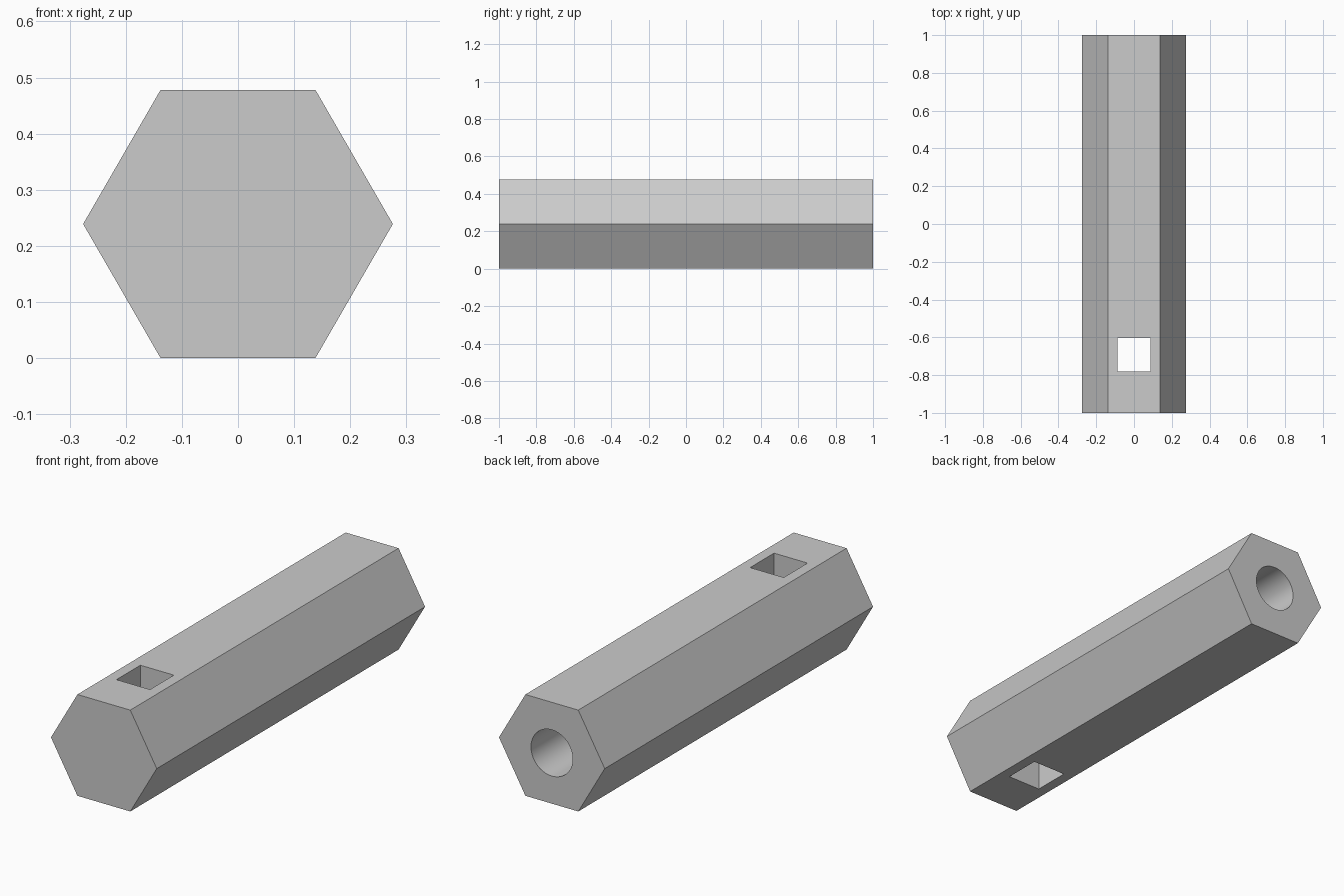
import bpy
import math

if "Cube" in bpy.data.objects:
    bpy.data.objects.remove(bpy.data.objects["Cube"], do_unlink=True)

RADIUS = 0.276                                  # centre to hexagon corner
MID_Z = RADIUS * math.cos(math.radians(30))     # hexagon rests on a flat

grey = bpy.data.materials.new("plain_grey")
grey.use_nodes = True
colour = (0.6, 0.6, 0.6, 1)
grey.diffuse_color = colour
grey.node_tree.nodes["Principled BSDF"].inputs["Base Color"].default_value = colour


def prism(name, sides, radius, y0, y1):
    """Regular prism lying along y, corners on the x axis."""
    bpy.ops.mesh.primitive_cylinder_add(
        vertices=sides, radius=radius, depth=y1 - y0,
        location=(0, (y0 + y1) / 2, MID_Z), rotation=(math.pi / 2, 0, 0))
    obj = bpy.context.object
    obj.name = name
    # primitive corners start on local y, so turn them onto x
    for v in obj.data.vertices:
        v.co.x, v.co.y = v.co.y, -v.co.x
    obj.data.materials.append(grey)
    return obj


def cut(body, cutter):
    """Subtract a cutter, then remove it."""
    mod = body.modifiers.new(cutter.name, "BOOLEAN")
    mod.operation = "DIFFERENCE"
    mod.solver = "EXACT"
    mod.object = cutter
    cutter.hide_render = True
    bpy.context.view_layer.objects.active = body
    bpy.ops.object.modifier_apply(modifier=mod.name)
    bpy.data.objects.remove(cutter, do_unlink=True)


# Hexagonal bar
bar = prism("hexagonal_bar", 6, RADIUS, -1, 1)

# Round blind bore entering from the back
cut(bar, prism("bore_cutter", 64, 0.109, -0.4, 1.1))

# Square slot straight through from top to bottom near the front
bpy.ops.mesh.primitive_cube_add(size=1, location=(0, -0.692, MID_Z))
slot = bpy.context.object
slot.name = "slot_cutter"
slot.scale = (0.175, 0.178, 1)
slot.data.materials.append(grey)
bpy.context.view_layer.update()
cut(bar, slot)

# Smooth bore wall, crisp edges elsewhere
bpy.ops.object.select_all(action="DESELECT")
bar.select_set(True)
bpy.context.view_layer.objects.active = bar
bpy.ops.object.shade_smooth_by_angle(angle=math.radians(30))
